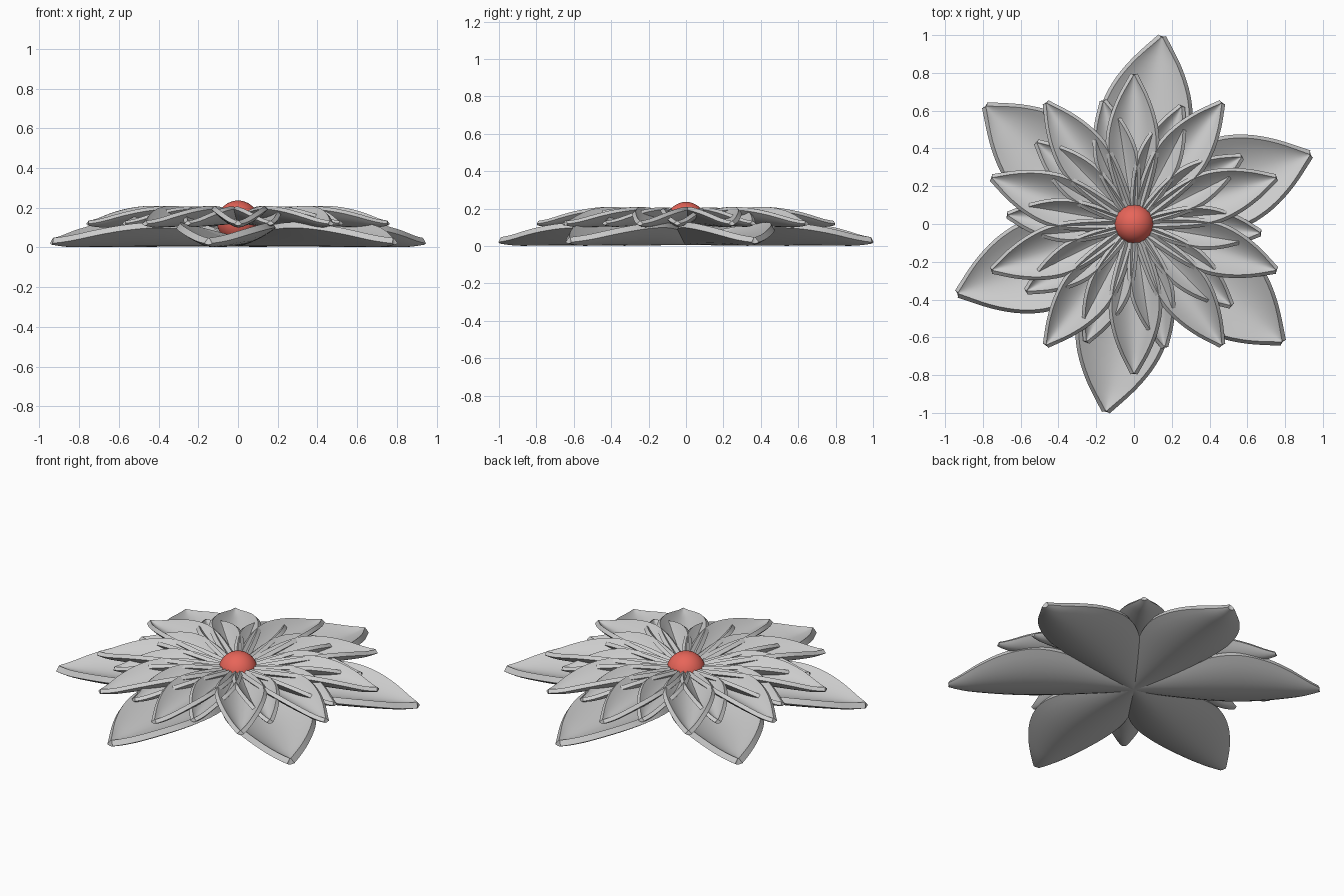
import bpy, bmesh, math

if "Cube" in bpy.data.objects:
    bpy.data.objects.remove(bpy.data.objects["Cube"])

# Relative half-width of a petal along its length
PROFILE = [(0, .10), (.2, .55), (.4, .90), (.55, 1.0), (.7, .86), (.85, .52), (1, .012)]


def width_at(u):
    """Smooth (Hermite) interpolation of the petal outline."""
    n = len(PROFILE)

    def slope(i):
        a, b = PROFILE[max(i - 1, 0)], PROFILE[min(i + 1, n - 1)]
        return (b[1] - a[1]) / (b[0] - a[0])

    for i in range(n - 1):
        (x0, y0), (x1, y1) = PROFILE[i], PROFILE[i + 1]
        if u <= x1 + 1e-9:
            h = x1 - x0
            t = (u - x0) / h
            return ((2*t**3 - 3*t*t + 1) * y0 + (t**3 - 2*t*t + t) * h * slope(i)
                    + (3*t*t - 2*t**3) * y1 + (t**3 - t*t) * h * slope(i + 1))
    return PROFILE[-1][1]


def petal_ring(name, count, start, length, half_width, keel, centre_rise, cup, thick, skew):
    """Ring of cupped pointed petals, built as sheets and thickened downwards."""
    nu, nv = 28, 12
    bm = bmesh.new()
    for k in range(count):
        a = math.radians(start + 360 * k / count)
        ca, sa = math.cos(a), math.sin(a)
        rows = []
        for i in range(nu + 1):
            u = i / nu
            w = width_at(u)
            mid = skew * math.sin(math.pi * u)
            curl = .012 * max(0, (u - .88) / .12) ** 2
            row = []
            for j in range(nv + 1):
                v = 2 * j / nv - 1
                x = length * u
                y = mid + half_width * w * v
                z = keel + centre_rise * (1 - u) + curl + cup * w * abs(v) ** 1.8
                row.append(bm.verts.new((x * ca - y * sa, x * sa + y * ca, z)))
            rows.append(row)
        for r0, r1 in zip(rows, rows[1:]):
            for j in range(nv):
                bm.faces.new((r0[j], r1[j], r1[j + 1], r0[j + 1]))
    mesh = bpy.data.meshes.new(name)
    bm.to_mesh(mesh)
    bm.free()
    ob = bpy.data.objects.new(name, mesh)
    bpy.context.collection.objects.link(ob)
    bpy.ops.object.select_all(action='DESELECT')
    bpy.context.view_layer.objects.active = ob
    ob.select_set(True)
    mod = ob.modifiers.new("thickness", 'SOLIDIFY')
    mod.thickness = thick
    mod.offset = -1
    bpy.ops.object.modifier_apply(modifier=mod.name)
    bpy.ops.object.shade_smooth_by_angle(angle=math.radians(40))
    return ob


# Large bottom petals
petal_ring("outer_petals", 6, 21.5, 1.0, .23, .035, .005, .09, .034, .02)
# Long upper petals
petal_ring("middle_petals", 10, 18, .79, .125, .122, .02, .078, .024, .008)
# Shorter petals interleaved with them
petal_ring("inner_petals", 10, -4, .67, .10, .122, .02, .075, .022, .006)

# Round flower centre
bpy.ops.mesh.primitive_uv_sphere_add(segments=48, ring_count=24, radius=.106, location=(0, 0, .13))
centre = bpy.context.object
centre.name = "flower_centre"
bpy.ops.object.shade_smooth()
red = bpy.data.materials.new("red")
red.diffuse_color = (.8, .13, .1, 1)
red.use_nodes = True
red.node_tree.nodes["Principled BSDF"].inputs["Base Color"].default_value = red.diffuse_color
centre.data.materials.append(red)
